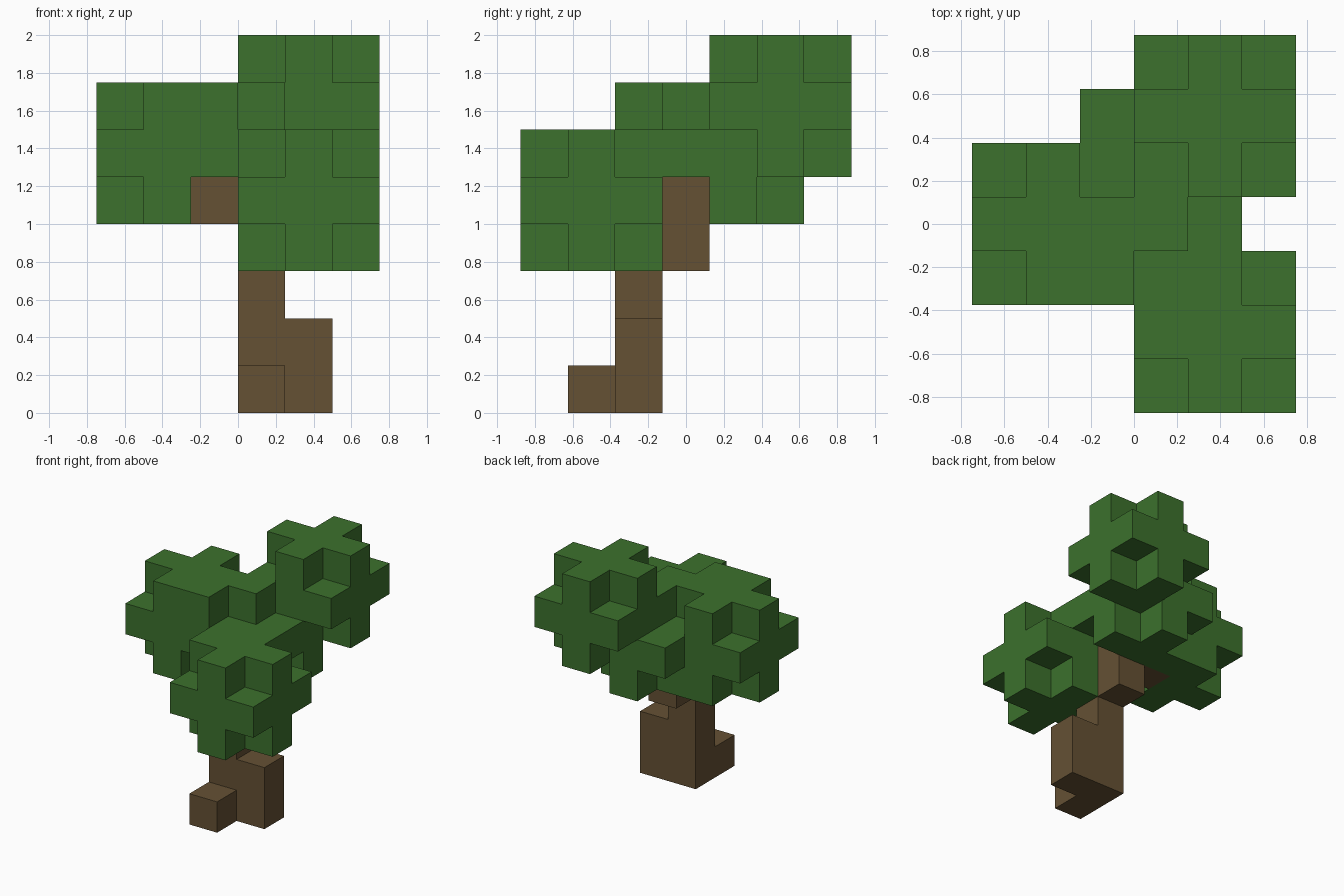
import bpy
import bmesh
from itertools import product
from mathutils import Vector

cube = bpy.data.objects.get("Cube")
if cube:
    bpy.data.objects.remove(cube, do_unlink=True)

CELL = 0.25


def material(name, rgb):
    mat = bpy.data.materials.new(name)
    mat.use_nodes = True
    colour = (*rgb, 1)
    mat.diffuse_color = colour
    bsdf = mat.node_tree.nodes["Principled BSDF"]
    bsdf.inputs["Base Color"].default_value = colour
    bsdf.inputs["Roughness"].default_value = 0.9
    return mat


bark = material("bark brown", (0.130, 0.082, 0.034))
leaf = material("leaf green", (0.045, 0.165, 0.026))


def box(x, y, z):
    """Cells filling the given index ranges."""
    return set(product(range(*x), range(*y), range(*z)))


def clump(cx, cy, cz):
    """Three-cell cube of leaves with its eight corners knocked off."""
    return {(cx + a, cy + b, cz + c)
            for a, b, c in product((-1, 0, 1), repeat=3)
            if abs(a) + abs(b) + abs(c) < 3}


# Each part is a set of grid cells; earlier parts own shared cells
parts = [
    ("trunk", bark, box((0, 1), (-1, 0), (0, 3))
     | box((1, 2), (-1, 0), (0, 2))),
    ("root", bark, {(0, -2, 0)}),
    ("branch", bark, {(0, 0, 3), (0, 0, 4), (-1, 0, 4)}),
    ("front_leaves", leaf, clump(1, -2, 4) | {(0, -1, 5)}),
    ("side_leaves", leaf, clump(-2, 0, 5) | {(-1, -1, 6)}),
    ("back_leaves", leaf, clump(1, 2, 6)),
    ("middle_leaves", leaf, clump(0, 1, 5) - {(-1, 1, 6)}),
]
filled = set().union(*(cells for _, _, cells in parts))


def build(name, mat, cells):
    """Skin the cells, leaving out faces buried between neighbours."""
    bm = bmesh.new()
    for cell in cells:
        centre = Vector(cell) * CELL + Vector((CELL, 0, CELL)) / 2
        for axis, sign in product(range(3), (-1, 1)):
            normal = Vector((0, 0, 0))
            normal[axis] = sign
            if tuple(int(c + n) for c, n in zip(cell, normal)) in filled:
                continue
            u = Vector((0, 0, 0))
            u[(axis + 1) % 3] = 1
            v = normal.cross(u)
            corners = (-u - v, u - v, u + v, v - u)
            bm.faces.new([bm.verts.new(centre + (normal + c) * CELL / 2)
                          for c in corners])
    bmesh.ops.remove_doubles(bm, verts=bm.verts, dist=0.001)
    mesh = bpy.data.meshes.new(name)
    bm.to_mesh(mesh)
    bm.free()
    mesh.materials.append(mat)
    bpy.context.collection.objects.link(bpy.data.objects.new(name, mesh))


owned = set()
for name, mat, cells in parts:
    build(name, mat, cells - owned)
    owned |= cells
